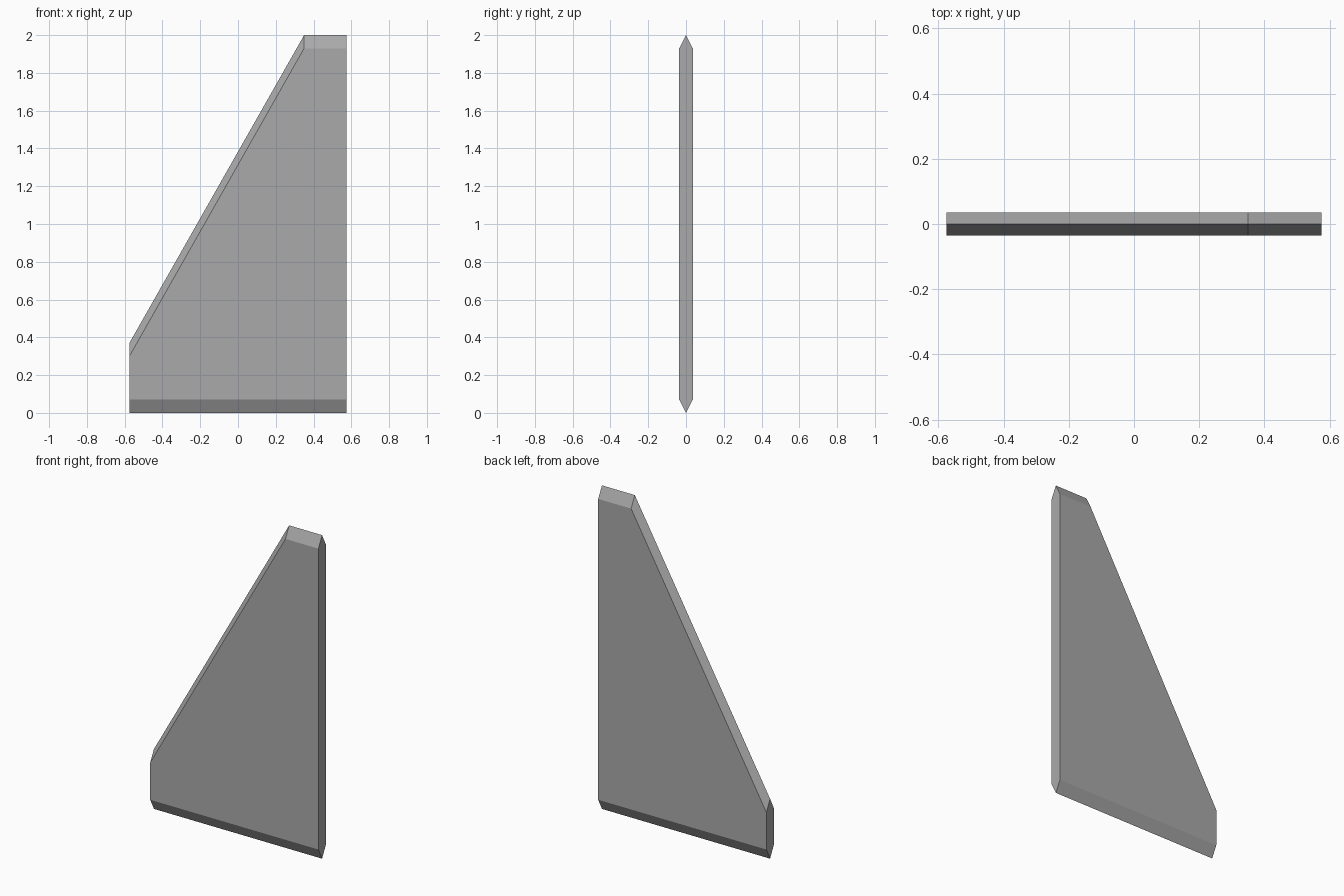
import bpy, bmesh

if "Cube" in bpy.data.objects:
    bpy.data.objects.remove(bpy.data.objects["Cube"])

# Outline of the fin: (x, height on the centre ridge, height on the flat sides)
OUTLINE = [(-0.575, 0.0, 0.07), (0.575, 0.0, 0.07), (0.575, 2.0, 1.93),
           (0.35, 2.0, 1.93), (-0.575, 0.37, 0.30)]
HALF_THICKNESS = 0.036

grey = bpy.data.materials.new("plain grey")
grey.diffuse_color = (0.4, 0.4, 0.4, 1)
grey.use_nodes = True
grey.node_tree.nodes["Principled BSDF"].inputs["Base Color"].default_value = grey.diffuse_color

# Fin plate: flat side, centre ridge, flat side, joined by bevel strips
bm = bmesh.new()
front = [bm.verts.new((x, -HALF_THICKNESS, s)) for x, r, s in OUTLINE]
ridge = [bm.verts.new((x, 0, r)) for x, r, s in OUTLINE]
back = [bm.verts.new((x, HALF_THICKNESS, s)) for x, r, s in OUTLINE]
bm.faces.new(front)
bm.faces.new(back[::-1])
n = len(OUTLINE)
for a, b in ((front, ridge), (ridge, back)):
    for i in range(n):
        j = (i + 1) % n
        bm.faces.new((a[j], a[i], b[i], b[j]))
bmesh.ops.recalc_face_normals(bm, faces=bm.faces)

mesh = bpy.data.meshes.new("fin_plate")
bm.to_mesh(mesh)
bm.free()
mesh.materials.append(grey)
fin = bpy.data.objects.new("fin_plate", mesh)
bpy.context.collection.objects.link(fin)
